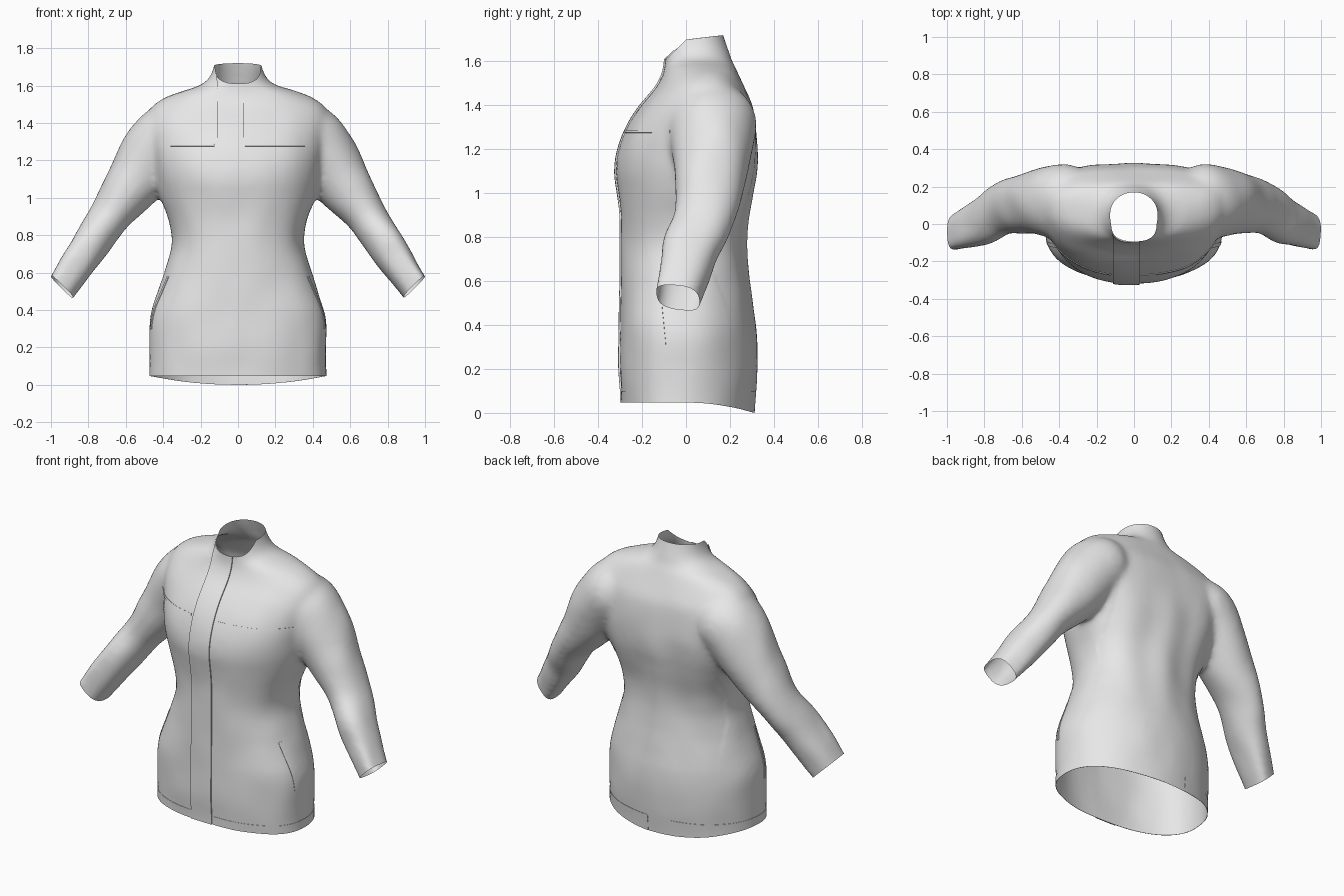
import bpy, bmesh, math
from mathutils import Vector, noise

if "Cube" in bpy.data.objects:
    bpy.data.objects.remove(bpy.data.objects["Cube"])

fabric = bpy.data.materials.new("light_grey_fabric")
fabric.diffuse_color = (0.8, 0.8, 0.8, 1)
fabric.use_nodes = True
fabric.node_tree.nodes["Principled BSDF"].inputs["Base Color"].default_value = fabric.diffuse_color


def smooth_rows(rows, steps=5):
    """Catmull-Rom interpolation of rows of numbers."""
    out = []
    for i in range(len(rows) - 1):
        p0, p1 = rows[max(i - 1, 0)], rows[i]
        p2, p3 = rows[i + 1], rows[min(i + 2, len(rows) - 1)]
        for s in range(steps):
            t = s / steps
            out.append([0.5 * (2 * b + (c - a) * t + (2 * a - 5 * b + 4 * c - d) * t * t
                               + (3 * b - a - 3 * c + d) * t ** 3)
                        for a, b, c, d in zip(p0, p1, p2, p3)])
    return out + [list(rows[-1])]


def loft(bm, rings):
    """Closed solid through a list of point rings."""
    vs = [[bm.verts.new(p) for p in r] for r in rings]
    n = len(vs[0])
    faces = []
    for a, b in zip(vs, vs[1:]):
        for i in range(n):
            j = (i + 1) % n
            faces.append(bm.faces.new((a[i], a[j], b[j], b[i])))
    faces += [bm.faces.new(vs[0][::-1]), bm.faces.new(vs[-1])]
    bmesh.ops.recalc_face_normals(bm, faces=faces)


def spow(v, p):
    return math.copysign(abs(v) ** p, v)


def ramp(v, a, b):
    return min(max((v - a) / (b - a), 0), 1)


ANG = [2 * math.pi * i / 48 for i in range(48)]

# torso, shoulders and collar: z, half width, front y, back y
torso = [
    (-0.10, 0.475, -0.29, 0.305), (0.05, 0.475, -0.293, 0.31), (0.20, 0.472, -0.303, 0.325),
    (0.36, 0.470, -0.300, 0.322), (0.50, 0.428, -0.297, 0.305), (0.62, 0.388, -0.295, 0.285),
    (0.75, 0.353, -0.295, 0.275), (0.88, 0.370, -0.297, 0.283), (1.00, 0.415, -0.308, 0.302),
    (1.10, 0.445, -0.320, 0.320), (1.20, 0.465, -0.308, 0.325), (1.30, 0.485, -0.268, 0.318),
    (1.40, 0.495, -0.203, 0.302), (1.48, 0.468, -0.140, 0.268), (1.535, 0.395, -0.110, 0.243),
    (1.57, 0.305, -0.100, 0.228), (1.60, 0.205, -0.096, 0.212), (1.64, 0.155, -0.094, 0.200),
    (1.72, 0.126, -0.088, 0.173), (1.85, 0.118, -0.080, 0.130)]
bm = bmesh.new()
rings = []
for z, a, yf, yb in smooth_rows(torso):
    ym = -0.03 + 0.06 * ramp(z, 0.4, 0.8) + 0.07 * ramp(z, 0.9, 1.3) - 0.05 * ramp(z, 1.55, 1.65)
    back = 0.95 - 0.25 * ramp(z, 0.85, 1.2) + 0.25 * ramp(z, 1.42, 1.58)   # square upper back
    ring = []
    for t in ANG:
        s = math.sin(t)
        p = back if s > 0 else 0.86
        ring.append((a * spow(math.cos(t), p),
                     ym + (yb - ym if s > 0 else ym - yf) * spow(s, p), z))
    rings.append(ring)
loft(bm, rings)

# sleeves: centre x, y, z, radius in the front plane, radius in depth
sleeve = [
    (0.26, 0.11, 1.38, 0.14, 0.16), (0.36, 0.115, 1.33, 0.182, 0.203),
    (0.455, 0.12, 1.23, 0.182, 0.190), (0.565, 0.112, 1.07, 0.152, 0.162),
    (0.69, 0.083, 0.90, 0.112, 0.143), (0.81, 0.015, 0.72, 0.099, 0.128),
    (0.94, -0.037, 0.525, 0.082, 0.098), (1.03, -0.070, 0.40, 0.082, 0.095)]
path = smooth_rows(sleeve)
for side in (1, -1):
    rings = []
    for i, (x, y, z, r, d) in enumerate(path):
        a, b = path[max(i - 1, 0)], path[min(i + 1, len(path) - 1)]
        axis = Vector((b[0] - a[0], b[1] - a[1], b[2] - a[2])).normalized()
        v = axis.cross(Vector((0, 1, 0))).normalized()
        w = v.cross(axis)
        k = ramp(x, 0.72, 0.92)      # squared, slightly skewed cuff
        p = 1 - 0.35 * k
        ring = [Vector((x, y, z)) + v * r * spow(math.cos(t), p) + w * d * spow(math.sin(t), p)
                - Vector((0, 0.028 * k * math.cos(t), 0)) for t in ANG]
        rings.append([(q.x * side, q.y, q.z) for q in ring])
    loft(bm, rings)

# fuse the solids into one cloth skin
mesh = bpy.data.meshes.new("jacket")
bm.to_mesh(mesh)
bm.free()
jacket = bpy.data.objects.new("jacket", mesh)
bpy.context.collection.objects.link(jacket)
bpy.context.view_layer.objects.active = jacket
jacket.select_set(True)
rm = jacket.modifiers.new("fuse", "REMESH")
rm.mode, rm.voxel_size = "VOXEL", 0.015
sm = jacket.modifiers.new("relax", "SMOOTH")
sm.factor, sm.iterations = 0.5, 18
for m in ("fuse", "relax"):
    bpy.ops.object.modifier_apply(modifier=m)

bm = bmesh.new()
bm.from_mesh(mesh)


def cut(co, no, test=lambda c: True, clear=False):
    faces = [f for f in bm.faces if test(f.calc_center_median())]
    geom = faces + list({e for f in faces for e in f.edges}) + list({v for f in faces for v in f.verts})
    bmesh.ops.bisect_plane(bm, geom=geom, dist=1e-4, plane_co=co, plane_no=no, clear_outer=clear)


# open the hem, the neck and the cuffs
cut((0, 0, 0.055), (0, 0, -1), clear=True)
cut((0, -0.095, 1.61), (0, -0.69, 0.73), lambda c: c.z > 1.45 and abs(c.x) < 0.3, True)
cut((0, 0.0, 1.70), (0, -0.12, 1), lambda c: c.z > 1.55, True)
for s in (1, -1):
    cut((0.942 * s, -0.035, 0.525), (0.69 * s, -0.08, -0.72), lambda c: c.x * s > 0.7, True)

# soft folds, stronger on the sleeves, and a hem that dips at the back
bm.normal_update()
for v in bm.verts:
    x, y, z = v.co
    amp = 0.005 + 0.005 * ramp(abs(x), 0.5, 0.7) * ramp(z, 0.55, 0.7)
    n = noise.noise(Vector((x * 6, y * 6, z * 5 + 3))) * amp
    if y > 0.1 and abs(x) < 0.35:
        n += 0.006 * math.cos(x * 24) * math.exp(-((z - 0.85) / 0.3) ** 2)
    v.co += v.normal * n
    if z < 0.4:
        v.co.z -= 0.55 * max(y, 0) ** 2 * (1 - z / 0.4)


def raise_panel(test, height):
    """Lift a sewn-on panel off the cloth."""
    bm.normal_update()
    faces = [f for f in bm.faces if test(f.calc_center_median(), f.normal)]
    geom = bmesh.ops.extrude_face_region(bm, geom=faces)["geom"]
    bm.normal_update()
    verts = [g for g in geom if isinstance(g, bmesh.types.BMVert)]
    for v, n in [(v, v.normal.copy()) for v in verts]:
        v.co += n * height


def front(c):
    return c.y < 0 and abs(c.x) < 0.5


# front placket
for x in (-0.11, 0.03):
    cut((x, 0, 0), (1, 0, 0), front)
raise_panel(lambda c, n: -0.11 < c.x < 0.03 and c.y < -0.05, 0.007)

# chest seams
for z in (1.275, 1.287):
    cut((0, 0, z), (0, 0, 1), front)
raise_panel(lambda c, n: 1.275 < c.z < 1.287 and c.y < -0.06
            and (0.04 < c.x < 0.46 or -0.46 < c.x < -0.12), 0.003)

# stitched hem band
cut((0, 0, 0.105), (0, 0, 1))
raise_panel(lambda c, n: c.z < 0.105 and not -0.115 < c.x < 0.035, 0.002)

# slanted side pocket welts
for s in (1, -1):
    area = lambda c: c.x * s > 0.25 and 0.2 < c.z < 0.7 and c.y < 0.1
    for y in (-0.125, -0.105):
        cut((0, y, 0.45), (0, 1, 0.1), area)
    for z in (0.30, 0.58):
        cut((0, 0, z), (0, 0, 1), area)
    raise_panel(lambda c, n: 0.25 < c.x * s < 0.55 and 0.30 < c.z < 0.58
                and -0.125 < c.y + 0.1 * (c.z - 0.45) < -0.105, 0.003)

# stand the hem on the ground
low = min(v.co.z for v in bm.verts)
for v in bm.verts:
    if v.co.z < 0.4:
        v.co.z -= low * (1 - v.co.z / 0.4)

mesh.materials.clear()
mesh.materials.append(fabric)
for f in bm.faces:
    f.material_index = 0
bm.to_mesh(mesh)
bm.free()
bpy.ops.object.shade_smooth_by_angle(angle=math.radians(40))
